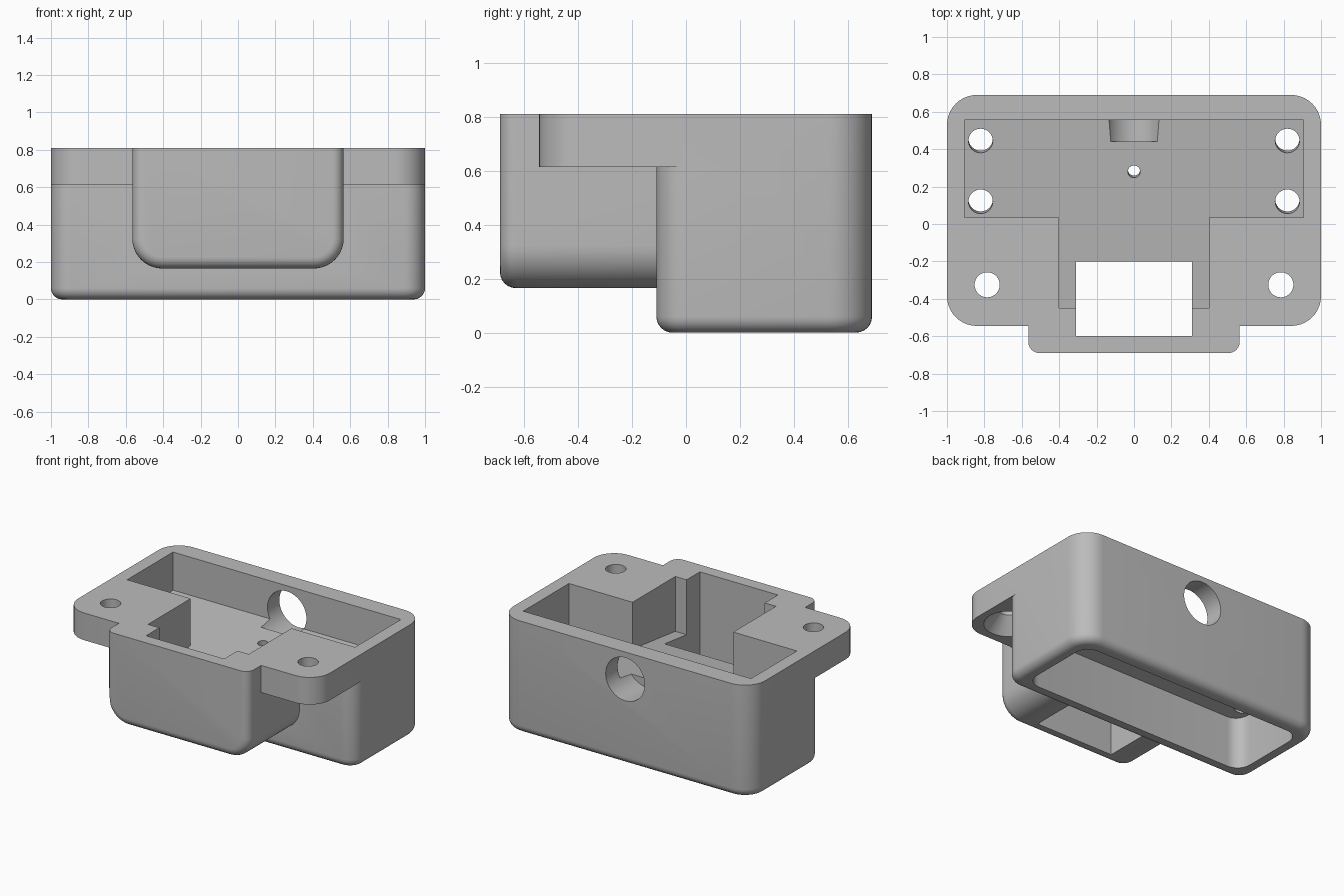
import bpy, bmesh, math
from mathutils import Matrix

cube = bpy.data.objects.get("Cube")
if cube:
    bpy.data.objects.remove(cube, do_unlink=True)

TOP = 0.81
SLOPE = 0.12


def floor_z(y):
    return 0.47 + SLOPE * y


def make(name, bm):
    mesh = bpy.data.meshes.new(name)
    bmesh.ops.recalc_face_normals(bm, faces=bm.faces[:])
    bm.to_mesh(mesh)
    bm.free()
    obj = bpy.data.objects.new(name, mesh)
    bpy.context.scene.collection.objects.link(obj)
    return obj


def box(half_x, y0, y1, z0, z1):
    bm = bmesh.new()
    bmesh.ops.create_cube(bm, size=2)
    for v in bm.verts:
        v.co = (v.co.x * half_x, y1 if v.co.y > 0 else y0, z1 if v.co.z > 0 else z0)
    return bm


def bevel(bm, rule, radius, segments=10):
    """Round every edge whose two end points satisfy the rule."""
    edges = [e for e in bm.edges if rule(e.verts[0].co, e.verts[1].co)]
    bmesh.ops.bevel(bm, geom=edges, offset=radius, segments=segments,
                    affect='EDGES', profile=0.5)


def vertical(a, b):
    return abs(a.z - b.z) > 0.1


def cylinder(name, r_low, r_high, depth, matrix):
    bm = bmesh.new()
    bmesh.ops.create_cone(bm, cap_ends=True, segments=48, radius1=r_low,
                          radius2=r_high, depth=depth, matrix=matrix)
    return make(name, bm)


def combine(target, tool, operation):
    mod = target.modifiers.new(tool.name, 'BOOLEAN')
    mod.operation = operation
    mod.solver = 'EXACT'
    mod.object = tool
    graph = bpy.context.evaluated_depsgraph_get()
    mesh = bpy.data.meshes.new_from_object(target.evaluated_get(graph))
    target.modifiers.clear()
    target.data = mesh
    bpy.data.objects.remove(tool, do_unlink=True)


# Main body with rounded corners and rounded bottom rim
bm = box(1, -0.11, 0.69, 0, TOP)
bevel(bm, lambda a, b: vertical(a, b) and a.y > 0, 0.16)
bevel(bm, lambda a, b: vertical(a, b) and a.y < 0, 0.11)
bevel(bm, lambda a, b: max(a.z, b.z) < 0.001, 0.06, 6)
body = make("housing", bm)

# Mounting flange
bm = box(1, -0.545, 0.3, 0.615, TOP)
bevel(bm, lambda a, b: vertical(a, b) and a.y < 0, 0.16)
combine(body, make("flange", bm), 'UNION')

# Front bay with rounded lower sides and rounded front rim
bm = box(0.565, -0.69, 0.0, 0.165, TOP)
bevel(bm, lambda a, b: max(a.z, b.z) < 0.2 and abs(a.y - b.y) > 0.1, 0.16)
bevel(bm, lambda a, b: max(a.y, b.y) < -0.68 and min(a.z, b.z) < 0.8, 0.06, 6)
combine(body, make("front_bay", bm), 'UNION')

# Upper pockets with a sloping floor
for name, hx, y0, y1 in (("wide_pocket", 0.905, 0.035, 0.555),
                         ("narrow_pocket", 0.4, -0.45, 0.1)):
    bm = box(hx, y0, y1, 0, 1)
    for v in bm.verts:
        if v.co.z < 0.5:
            v.co.z = floor_z(v.co.y)
    combine(body, make(name, bm), 'DIFFERENCE')

# Underside pocket following the slope of the floor
bm = box(0.9, -0.01, 0.59, -0.1, 0.4)
bevel(bm, vertical, 0.1, 8)
for v in bm.verts:
    if v.co.z > 0:
        v.co.z = floor_z(v.co.y) - 0.1
combine(body, make("under_pocket", bm), 'DIFFERENCE')

# Window through the front bay
combine(body, make("window", box(0.31, -0.6, -0.2, -0.1, 1)), 'DIFFERENCE')

# Cable hole in the back wall
combine(body, cylinder("cable_hole", 0.155, 0.155, 0.56,
        Matrix.Translation((0, 0.72, 0.615)) @ Matrix.Rotation(math.pi / 2, 4, 'X')),
        'DIFFERENCE')

# Holes square to the sloping floor
tilt = Matrix.Rotation(math.atan(SLOPE), 4, 'X')
holes = [(x, y, 0.065) for x in (-0.82, 0.82) for y in (0.12, 0.445)] + [(0, 0.28, 0.033)]
for x, y, r in holes:
    place = Matrix.Translation((x, y, floor_z(y))) @ tilt @ Matrix.Translation((0, 0, -0.06))
    combine(body, cylinder("floor_hole", r, r, 0.2, place), 'DIFFERENCE')

# Flange screw holes, countersunk from below
for x in (-0.785, 0.785):
    combine(body, cylinder("screw_hole", 0.067, 0.067, 0.5,
            Matrix.Translation((x, -0.325, 0.75))), 'DIFFERENCE')
    combine(body, cylinder("countersink", 0.175, 0.06, 0.125,
            Matrix.Translation((x, -0.325, 0.665))), 'DIFFERENCE')

# Material
grey = bpy.data.materials.new("plain grey")
grey.use_nodes = True
color = (0.5, 0.5, 0.5, 1)
grey.diffuse_color = color
grey.node_tree.nodes["Principled BSDF"].inputs["Base Color"].default_value = color
body.data.materials.clear()
body.data.materials.append(grey)
for p in body.data.polygons:
    p.material_index = 0

bpy.ops.object.select_all(action='DESELECT')
body.select_set(True)
bpy.context.view_layer.objects.active = body
bpy.ops.object.shade_smooth_by_angle(angle=math.radians(30))
